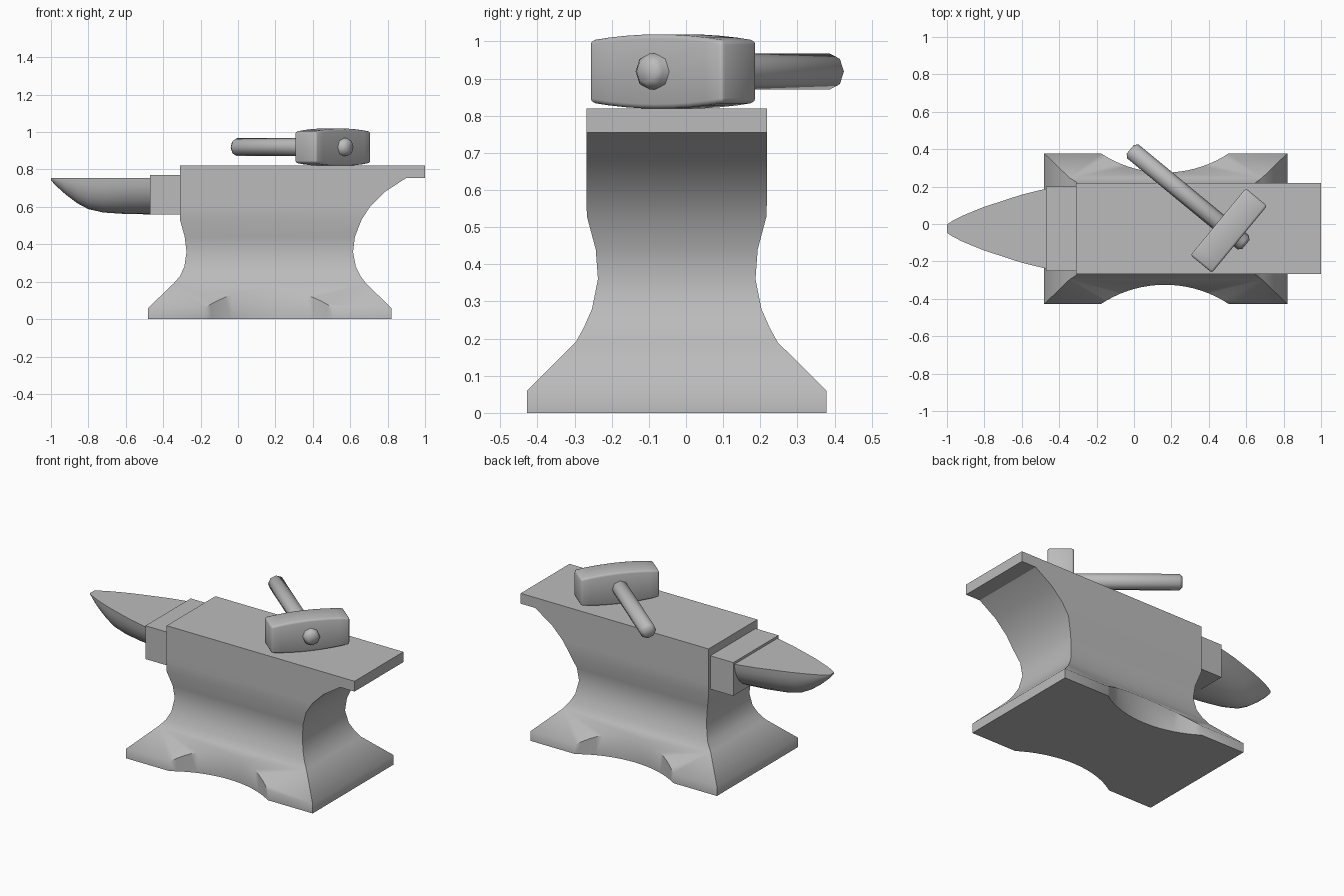
import bpy, bmesh, math
from mathutils import Matrix

if "Cube" in bpy.data.objects:
    bpy.data.objects.remove(bpy.data.objects["Cube"], do_unlink=True)

iron = bpy.data.materials.new("iron_grey")
iron.use_nodes = True
iron.diffuse_color = (0.5, 0.5, 0.5, 1)
iron.node_tree.nodes["Principled BSDF"].inputs["Base Color"].default_value = (0.5, 0.5, 0.5, 1)

MID_Y = -0.025


def loft(name, rings, matrix=None):
    """Skin a series of equal-length closed rings and cap both ends."""
    bm = bmesh.new()
    rows = [[bm.verts.new(p) for p in ring] for ring in rings]
    n = len(rows[0])
    for a, b in zip(rows, rows[1:]):
        for i in range(n):
            j = (i + 1) % n
            bm.faces.new((a[i], a[j], b[j], b[i]))
    bm.faces.new(rows[0])
    bm.faces.new(rows[-1])
    bmesh.ops.recalc_face_normals(bm, faces=bm.faces)
    mesh = bpy.data.meshes.new(name)
    bm.to_mesh(mesh)
    bm.free()
    obj = bpy.data.objects.new(name, mesh)
    if matrix:
        obj.matrix_world = matrix
    obj.data.materials.append(iron)
    bpy.context.collection.objects.link(obj)
    return obj


def rect(x0, x1, half_y, z):
    return [(x0, MID_Y - half_y, z), (x1, MID_Y - half_y, z),
            (x1, MID_Y + half_y, z), (x0, MID_Y + half_y, z)]


def activate(obj):
    bpy.context.view_layer.update()
    bpy.ops.object.select_all(action='DESELECT')
    obj.select_set(True)
    bpy.context.view_layer.objects.active = obj


def smooth(obj, angle):
    activate(obj)
    bpy.ops.object.shade_smooth_by_angle(angle=math.radians(angle))


# Waisted body: height, left edge, right edge, half depth
profile = [
    (0, -.48, .82, .403), (.06, -.48, .82, .403), (.19, -.345, .685, .272),
    (.23, -.31, .655, .25), (.28, -.287, .63, .228), (.36, -.275, .615, .212),
    (.44, -.285, .625, .218), (.53, -.31, .66, .242), (.6, -.31, .705, .243),
    (.68, -.31, .785, .243), (.755, -.31, .9, .243),
]
body = loft("anvil_body", [rect(x0, x1, h, z) for z, x0, x1, h in profile])

# Round bites out of the front and back of the foot
for side in (-1, 1):
    bpy.ops.mesh.primitive_cylinder_add(
        vertices=96, radius=0.62, depth=2,
        location=(0.165, MID_Y + side * 0.92, 0))
    cutter = bpy.context.object
    cutter.name = "bite_cutter"
    cutter.hide_render = True
    cut = body.modifiers.new("bite", 'BOOLEAN')
    cut.operation = 'DIFFERENCE'
    cut.solver = 'EXACT'
    cut.object = cutter
    activate(body)
    bpy.ops.object.modifier_apply(modifier=cut.name)
    bpy.data.objects.remove(cutter, do_unlink=True)
smooth(body, 48)

# Flat working face with the overhanging heel, and the step behind the horn
loft("anvil_face", [rect(-.31, 1, .243, z) for z in (.755, .82)])
loft("horn_step", [rect(-.47, -.30, .225, z) for z in (.56, .77)])

# Horn: flat on top, half round below; x, half width, bottom height
stations = [
    (-1, .022, .742), (-.97, .042, .71), (-.92, .068, .665), (-.86, .093, .62),
    (-.8, .117, .588), (-.72, .143, .57), (-.6, .182, .562), (-.465, .215, .56),
]
STEPS = 14


def horn_ring(x, half, bottom):
    top = 0.755
    return [(x, MID_Y + half * math.cos(math.pi * i / STEPS),
             top - (top - bottom) * math.sin(math.pi * i / STEPS))
            for i in range(STEPS + 1)]


smooth(loft("horn", [horn_ring(*s) for s in stations]), 40)

# Hammer frame: local x runs along the head, local y along the handle
hammer = Matrix.Translation((.507, -.035, .919)) @ Matrix.Rotation(math.radians(50.5), 4, 'Z')

# Hammer head, gently crowned above and below
rings = []
for i in range(9):
    t = i / 4 - 1
    h = 0.1 - 0.016 * t * t
    rings.append([(t * .232, s * .074, u * h)
                  for s, u in ((-1, -1), (1, -1), (1, 1), (-1, 1))])
head = loft("hammer_head", rings, hammer)
bevel = head.modifiers.new("soft_edges", 'BEVEL')
bevel.width = 0.012
bevel.segments = 2
bevel.limit_method = 'ANGLE'
bevel.angle_limit = math.radians(40)
activate(head)
bpy.ops.object.modifier_apply(modifier=bevel.name)
smooth(head, 50)

# Eight-sided handle with chamfered ends, passing through the head
handle = loft("hammer_handle", [
    [(r * math.cos(math.pi * i / 4), y, r * math.sin(math.pi * i / 4)) for i in range(8)]
    for y, r in ((-.118, .03), (-.1, .048), (.665, .048), (.683, .03))], hammer)
smooth(handle, 50)
